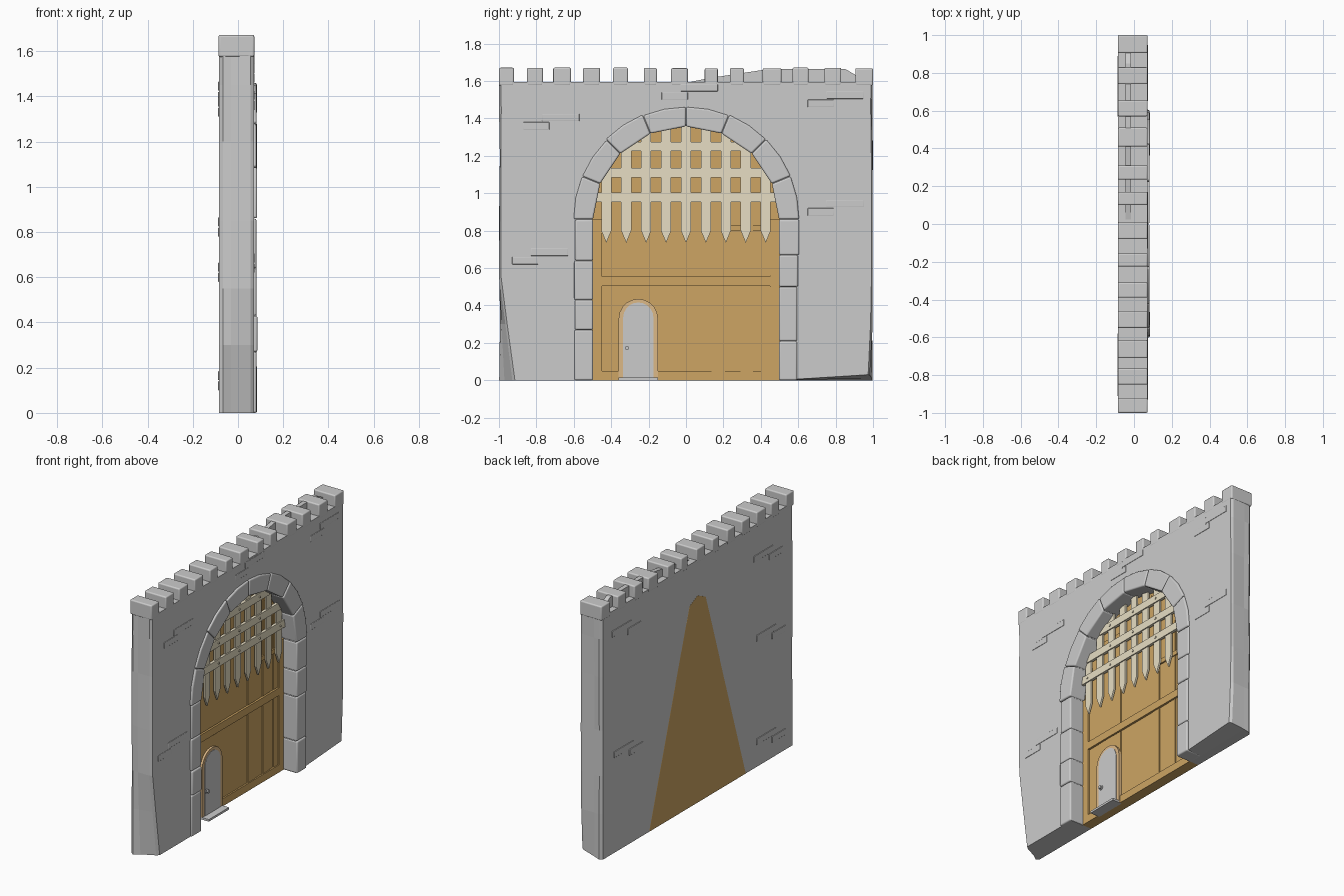
import bpy, bmesh, math, random

if "Cube" in bpy.data.objects:
    bpy.data.objects.remove(bpy.data.objects["Cube"])

random.seed(4)
SPRING, R_IN, R_OUT = 0.86, 0.5, 0.6
GATE = -0.03          # x of the recessed gate face


def material(name, rgb):
    m = bpy.data.materials.new(name)
    m.diffuse_color = (*rgb, 1)
    m.use_nodes = True
    m.node_tree.nodes["Principled BSDF"].inputs["Base Color"].default_value = m.diffuse_color
    return m


WOOD = material("wood", (0.61, 0.375, 0.125))
TRIM = material("light_wood", (0.72, 0.48, 0.24))
BONE = material("pale_bars", (0.8, 0.73, 0.55))


def loft(name, rings, mat=None, bevel=0):
    """Join (x, [(y, z), ...]) outlines from back to front and cap both ends."""
    bm = bmesh.new()
    loops = [[bm.verts.new((x, y, z)) for y, z in pts] for x, pts in rings]
    for a, b in zip(loops, loops[1:]):
        for i in range(len(a)):
            j = (i + 1) % len(a)
            bm.faces.new((a[i], a[j], b[j], b[i]))
    bm.faces.new(loops[0])
    bm.faces.new(loops[-1])
    bmesh.ops.recalc_face_normals(bm, faces=bm.faces)
    me = bpy.data.meshes.new(name)
    bm.to_mesh(me)
    bm.free()
    ob = bpy.data.objects.new(name, me)
    bpy.context.collection.objects.link(ob)
    if mat:
        me.materials.append(mat)
    if bevel:                       # rounded stone edges
        mod = ob.modifiers.new("bevel", "BEVEL")
        mod.width, mod.segments = bevel, 4
        ob.select_set(True)
        bpy.context.view_layer.objects.active = ob
    return ob


def slab(name, x0, x1, pts, mat=None, bevel=0):
    return loft(name, [(x0, pts), (x1, pts)], mat, bevel)


def rect(y0, y1, z0, z1):
    return [(y0, z0), (y1, z0), (y1, z1), (y0, z1)]


def polar(r, deg, yc=0, zc=SPRING):
    a = math.radians(deg)
    return (yc + r * math.cos(a), zc + r * math.sin(a))


def arch(r, zc, z0=0, n=8, yc=0):
    """Round-headed opening outline."""
    return [(yc + r, z0)] + [polar(r, 180 * i / n, yc, zc) for i in range(n + 1)] + [(yc - r, z0)]


# front opening is round-headed, back opening tapers to a narrow top
opening = arch(R_IN, SPRING)
taper = [(math.copysign(0.5 - 0.43 * z / 1.36, y) if abs(y) > 1e-4 else 0, z) for y, z in opening]

# wall with worn end faces and a chipped lower corner
heights = [0.0, 0.3, 0.55, 0.85, 1.2, 1.45, 1.595]


def outline(half, hole, wear=0.006, chip=0):
    left = [[-half + random.uniform(0, wear), z] for z in heights]
    right = [[half - random.uniform(0, wear), z] for z in heights]
    left[0][0] += 0.075 * chip
    left[1][0] += 0.035 * chip
    right[0][0] -= 0.015 * chip
    right[0][1] = 0.03 * chip
    return [tuple(p) for p in left + right[::-1]] + hole


loft("wall", [(-0.084, outline(0.985, taper)), (-0.066, outline(1.0, taper)),
              (GATE, outline(1.0, opening, chip=.35)), (0.055, outline(1.0, opening, chip=.9)),
              (0.071, outline(0.992, opening, chip=1))])

# merlons along the top
merlons = [(-1, -.92), (-.85, -.765), (-.71, -.615), (-.55, -.46), (-.39, -.31), (-.225, -.155),
           (-.08, .01), (.1, .17), (.235, .31), (.41, .51), (.57, .655), (.74, .83), (.905, 1)]
for i, (a, b) in enumerate(merlons):
    slab(f"merlon_{i}", -0.086, 0.072, rect(a, b, 1.575, 1.672 - random.uniform(0, .004)), bevel=0.008)
# low worn ridge between the merlons
slab("parapet_ridge", -0.045, -0.015, [(0, 1.59), (.98, 1.59), (.85, 1.665), (.45, 1.665), (.12, 1.615)])

# gate body, seen from both faces
loft("gate", [(-0.0845, taper), (GATE, opening)], WOOD)

# gate planks below and above the middle rail
edges = [-.45, -.36, -.15, .135, .21, .29, .36, .40, .45]
for i, (a, b) in enumerate(zip(edges, edges[1:])):
    x = GATE + 0.004 + 0.004 * (i % 2)
    slab(f"lower_plank_{i}", GATE - .005, x, rect(a + .002, b - .002, .05, .5), WOOD)
    top = SPRING + math.sqrt(R_IN ** 2 - max(abs(a), abs(b)) ** 2) - .02
    slab(f"upper_plank_{i}", GATE - .005, x, rect(a + .002, b - .002, .56, top), WOOD)
# gate frame: rails and stiles
for name, box in {"bottom_rail": (-.5, .5, 0, .05), "middle_rail": (-.45, .45, .505, .555),
                  "upper_rail": (.21, .45, .80, .83), "left_stile": (-.5, -.45, 0, SPRING),
                  "right_stile": (.45, .5, 0, SPRING)}.items():
    slab(name, GATE - .005, GATE + .014, rect(*box), WOOD)

# small wicket door with frame, step and knob
dy = -0.255
slab("wicket_frame", GATE, GATE + .022, arch(.105, .33, 0, 10, dy), TRIM)
slab("wicket_door", GATE, GATE + .025, arch(.081, .335, .015, 10, dy))
slab("wicket_step", GATE, GATE + .07, rect(dy - .105, dy + .105, 0, .014))
for name, r, x in (("knob_plate", .018, .028), ("knob", .011, .039)):
    slab(name, GATE, GATE + x, [polar(r, 45 * i, -.315, .172) for i in range(8)])

# portcullis: pointed uprights, cross bars and rivets
PORT = GATE + 0.02
for i in range(9):
    y = (i - 4) * 0.1065
    top = SPRING + math.sqrt(R_IN ** 2 - y * y) + .01
    w = 0.027
    slab(f"portcullis_upright_{i}", PORT, PORT + .012,
         [(y, .735), (y + w, .80), (y + w, top), (y - w, top), (y - w, .80)], BONE)
for i, z in enumerate((.978, 1.11, 1.25)):
    half = math.sqrt(R_IN ** 2 - (z - SPRING) ** 2)
    slab(f"portcullis_bar_{i}", PORT, PORT + .019, rect(-half, half, z - .025, z + .025), BONE)
    for k in (-4, -2, 0, 2, 4):
        if abs(k) * .1065 < half - .03:
            slab(f"rivet_{i}_{k}", PORT + .01, PORT + .024,
                 [polar(.007, 60 * a, k * .1065, z) for a in range(6)], BONE)

# arch stones, lining the recess
inner = R_IN - .003
for i in range(8):
    a, b = 22.5 * i + .15, 22.5 * (i + 1) - .15
    r = R_OUT + random.uniform(0, .006)
    slab(f"arch_stone_{i}", GATE, 0.081 + random.uniform(0, .005),
         [polar(inner, a), polar(r, a), polar(r, (a + b) / 2), polar(r, b), polar(inner, b)], bevel=0.009)
# jamb stones on each side
for side, cuts in ((-1, (0, .27, .43, .64, .86)), (1, (0, .21, .50, .67, .86))):
    for i, (a, b) in enumerate(zip(cuts, cuts[1:])):
        outer = R_OUT + random.uniform(-.008, .005)
        y0, y1 = sorted((side * inner, side * outer))
        slab(f"jamb_stone_{side}_{i}", GATE, 0.081 + random.uniform(0, .005),
             rect(y0, y1, a, b - .001), bevel=0.009)


# patches of exposed bricks: two short courses at each place
def bricks(name, x0, x1, places):
    for i, (y, z) in enumerate(places):
        for k, (shift, w) in enumerate(((-.06, .07), (.07, .1))):
            zz = z + .045 * k
            slab(f"{name}_{i}_{k}", x0, x1,
                 rect(y + shift - w, y + shift + w, zz - .02, zz + .02), bevel=.003)


bricks("back_brick", -0.088, -0.07, [(.72, 1.4), (-.75, 1.33), (-.78, .8), (-.78, .12), (.7, .6)])
bricks("front_brick", 0.06, 0.0735, [(-.74, 1.36), (.78, 1.48), (.78, .9), (-.8, .64), (0, 1.52)])

# smooth the rounded stones, keep wall and woodwork flat
bpy.ops.object.shade_smooth_by_angle(angle=math.radians(35))
